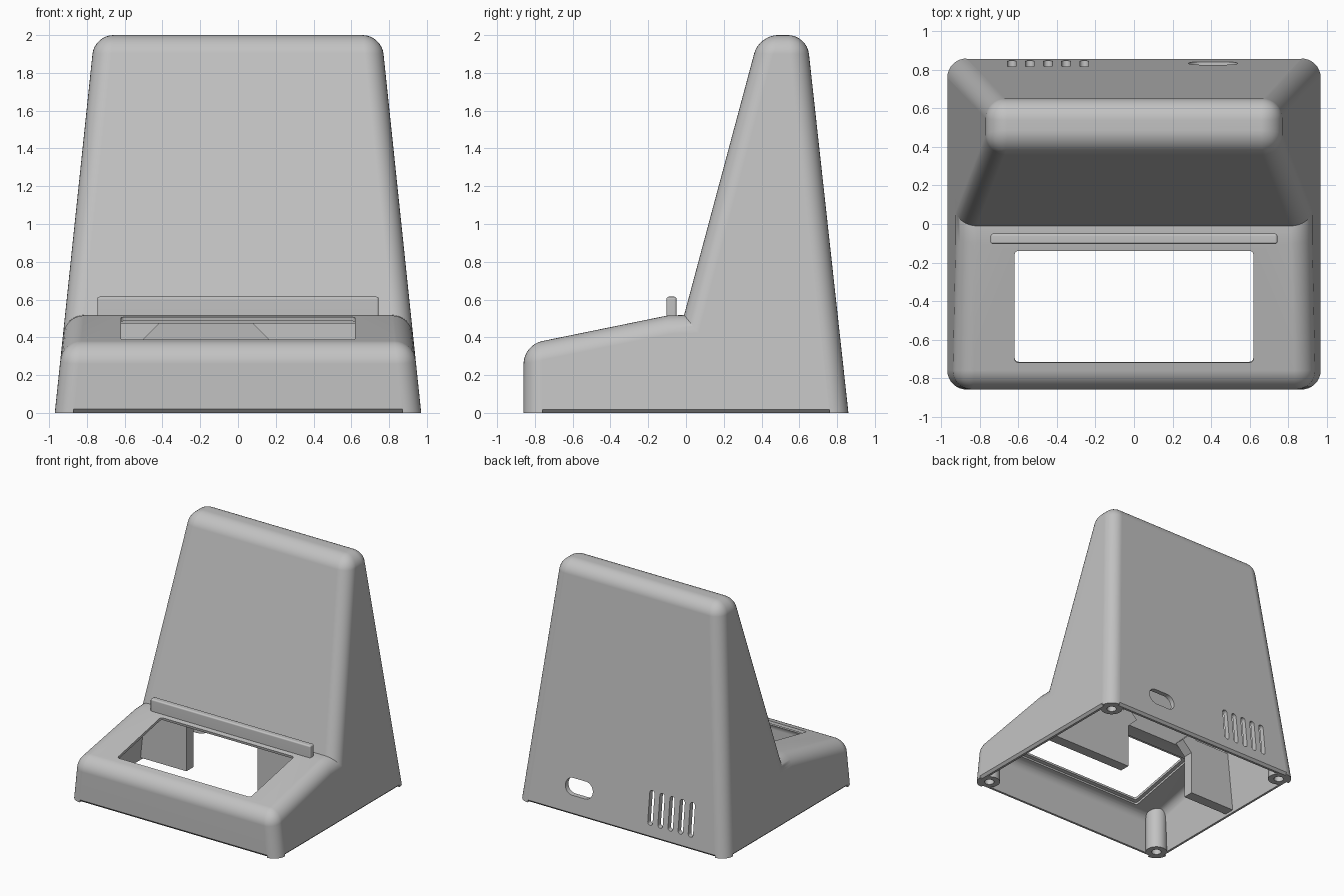
import bpy, bmesh, math
from mathutils import Matrix, Vector

cube = bpy.data.objects.get("Cube")
if cube:
    bpy.data.objects.remove(cube, do_unlink=True)

grey = bpy.data.materials.new("plain grey")
grey.use_nodes = True
colour = (0.54, 0.54, 0.54, 1)
grey.diffuse_color = colour
grey.node_tree.nodes["Principled BSDF"].inputs["Base Color"].default_value = colour


def finish(name, bm):
    bmesh.ops.recalc_face_normals(bm, faces=bm.faces)
    mesh = bpy.data.meshes.new(name)
    bm.to_mesh(mesh)
    bm.free()
    obj = bpy.data.objects.new(name, mesh)
    mesh.materials.append(grey)
    bpy.context.collection.objects.link(obj)
    return obj


def box(name, loc, size, rot=None, axes="", radius=0.0, segments=5):
    """Box whose edges parallel to the given axes are rounded."""
    bm = bmesh.new()
    bmesh.ops.create_cube(bm, size=1)
    bmesh.ops.scale(bm, vec=size, verts=bm.verts)
    picked = []
    for e in bm.edges:
        d = e.verts[1].co - e.verts[0].co
        if any(abs(d["xyz".index(a)]) > 1e-5 for a in axes):
            picked.append(e)
    if picked:
        bmesh.ops.bevel(bm, geom=picked, offset=radius, segments=segments,
                        profile=0.5, affect='EDGES', clamp_overlap=True)
    m = Matrix.Translation(loc)
    if rot:
        m = m @ Matrix.Rotation(rot[0], 4, rot[1])
    bm.transform(m)
    return finish(name, bm)


def rod(name, x, y, z0, z1, r):
    bm = bmesh.new()
    bmesh.ops.create_cone(bm, cap_ends=True, segments=32, radius1=r, radius2=r, depth=z1 - z0,
                          matrix=Matrix.Translation((x, y, (z0 + z1) / 2)))
    return finish(name, bm)


def tapered_prism(name, profile, rounded, width, radius):
    """Side profile extruded across x, narrowing upward, with rounded edges."""
    bm = bmesh.new()
    sides = [[bm.verts.new((s * (width - 0.105 * z), y, z)) for y, z in profile] for s in (-1, 1)]
    n = len(profile)
    for side in sides:
        bm.faces.new(side)
    for i in range(n):
        j = (i + 1) % n
        bm.faces.new((sides[0][i], sides[0][j], sides[1][j], sides[1][i]))
    bmesh.ops.recalc_face_normals(bm, faces=bm.faces)
    picked = [bm.edges.get((sides[0][i], sides[1][i])) for i in rounded]
    for side in sides:
        picked += [bm.edges.get((side[i], side[i + 1])) for i in range(n - 1)]
    bmesh.ops.bevel(bm, geom=picked, offset=radius, segments=8, profile=0.5,
                    affect='EDGES', clamp_overlap=False)
    return finish(name, bm)


def cut(target, cutters):
    bpy.context.view_layer.objects.active = target
    for c in cutters:
        mod = target.modifiers.new("cut", 'BOOLEAN')
        mod.operation = 'DIFFERENCE'
        mod.solver = 'EXACT'
        mod.object = c
        bpy.ops.object.modifier_apply(modifier=mod.name)
        bpy.data.objects.remove(c, do_unlink=True)


# Outer body: low front deck running into a tall leaning back
body = tapered_prism("stand_body", [(-0.86, 0), (-0.86, 0.36), (-0.1, 0.515), (-0.01, 0.518),
                                    (0.387, 2), (0.64, 2), (0.86, 0)], (1, 4, 5), 0.97, 0.1)

# Hollow inside, open at the bottom
cavity = tapered_prism("cavity", [(-0.82, -0.1), (-0.82, 0.327), (-0.1, 0.474), (0.02, 0.477),
                                  (0.417, 1.96), (0.603, 1.96), (0.83, -0.1)], (1, 4, 5), 0.93, 0.06)

# Corner screw posts and inner support plates are left standing in the hollow
corners = [(sx * 0.87, sy * 0.76) for sx in (-1, 1) for sy in (-1, 1)]
solids = [rod("post", x, y, -0.001, 1.2, 0.085) for x, y in corners]
for inner, sign in ((0.16, 1), (-0.5, -1)):
    outer = sign * 1.05
    solids.append(box("support_plate", ((inner + outer) / 2, 0.075, 0.27),
                      (abs(outer - inner), 0.09, 0.5)))
    solids.append(box("plate_gusset", (inner, 0.075, 0.48), (0.127, 0.085, 0.127),
                      (math.pi / 4, 'Y')))
cut(cavity, solids)
cut(body, [cavity])

# Sloping deck window with a stepped seat on its underside
tilt = math.atan2(0.155, 0.76)
normal = Vector((0, -math.sin(tilt), math.cos(tilt)))
centre = Vector((0, -0.43, 0.448))
openings = [
    box("window", centre, (1.24, 0.592, 0.2), (tilt, 'X'), "z", 0.02),
    box("window_seat", centre - normal * 0.072, (1.3, 0.65, 0.1), (tilt, 'X'), "z", 0.02),
    box("cable_slot", (0.41, 0.85, 0.23), (0.255, 0.3, 0.14), None, "y", 0.069, 8),
]
# Ventilation slots in the back
for i in range(5):
    openings.append(box("vent", (-0.635 + i * 0.094, 0.85, 0.245), (0.045, 0.3, 0.28),
                        None, "y", 0.022, 6))
# Screw holes
openings += [rod("screw_hole", x, y, -0.1, 0.18, 0.038) for x, y in corners]
# Chamfered lower rim between the corners
for s in (-1, 1):
    openings.append(box("rim", (0, s * 0.86, 0), (1.74, 0.03, 0.03), (math.pi / 4, 'X')))
    openings.append(box("rim", (s * 0.97, 0, 0), (0.03, 1.52, 0.03), (math.pi / 4, 'Y')))
cut(body, openings)

# Ledge bar that holds a device against the back
ledge = box("ledge_bar", (0, -0.077, 0.56), (1.49, 0.054, 0.11), None, "xyz", 0.012, 3)

# Smooth rounded edges, crisp cuts
for obj in (body, ledge):
    bpy.ops.object.select_all(action='DESELECT')
    obj.select_set(True)
    bpy.context.view_layer.objects.active = obj
    bpy.ops.object.shade_smooth_by_angle(angle=math.radians(30))
    weighted = obj.modifiers.new("flat_faces", 'WEIGHTED_NORMAL')
    weighted.keep_sharp = True
